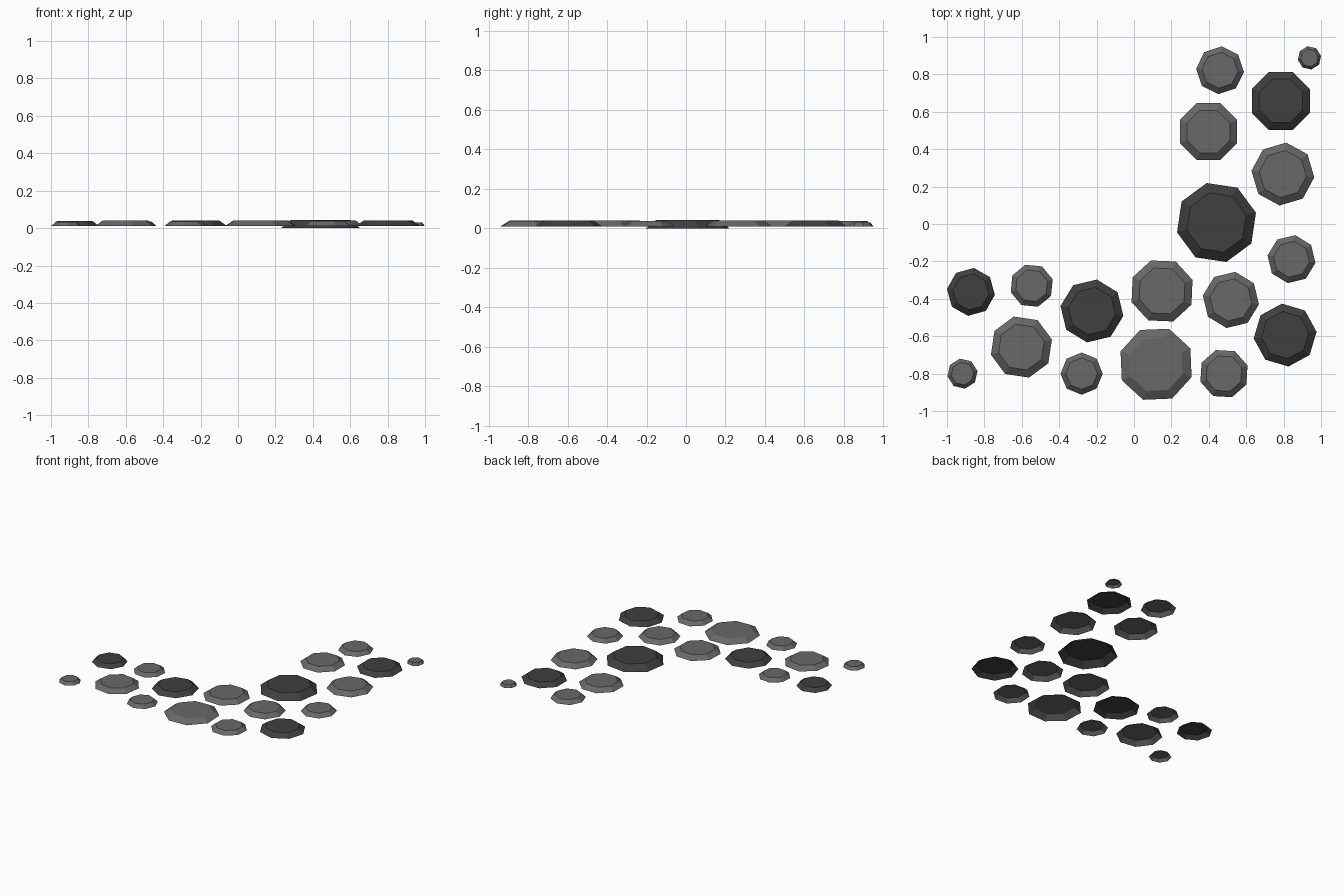
import bpy, bmesh
from math import cos, sin, radians, tau

if "Cube" in bpy.data.objects:
    bpy.data.objects.remove(bpy.data.objects["Cube"])


def material(name, v):
    m = bpy.data.materials.new(name)
    m.diffuse_color = (v, v, v, 1)
    m.use_nodes = True
    m.node_tree.nodes["Principled BSDF"].inputs["Base Color"].default_value = m.diffuse_color
    return m


light = material("light_stone", 0.14)
dark = material("dark_stone", 0.05)

SIDES = 8
TOP_RATIO = 0.75


def stone(name, x, y, half, rot, mat, z0, z1):
    """Octagonal bevelled slab, open underneath; half = half its width along x."""
    a = radians(rot)
    r = half / max(abs(cos(a + i * tau / SIDES)) for i in range(SIDES))
    bm = bmesh.new()

    def ring(radius, z):
        return [bm.verts.new((radius * cos(a + i * tau / SIDES),
                              radius * sin(a + i * tau / SIDES), z))
                for i in range(SIDES)]

    rim, top = ring(r, z0), ring(r * TOP_RATIO, z1)
    for i in range(SIDES):
        j = (i + 1) % SIDES
        bm.faces.new((rim[i], rim[j], top[j], top[i]))
    bm.faces.new(top)
    me = bpy.data.meshes.new(name)
    bm.to_mesh(me)
    bm.free()
    me.materials.append(mat)
    ob = bpy.data.objects.new(name, me)
    ob.location = (x, y, 0)
    bpy.context.collection.objects.link(ob)


# x, y, half width, rotation in degrees
light_stones = [
    (0.938, 0.888, 0.062, 10),
    (0.46, 0.822, 0.128, -4),
    (0.398, 0.494, 0.152, 22.5),
    (0.796, 0.267, 0.168, -6),
    (0.842, -0.188, 0.128, -9),
    (0.518, -0.406, 0.15, -9),
    (0.15, -0.358, 0.163, 20),
    (0.118, -0.75, 0.19, 25),
    (0.481, -0.8, 0.126, 19),
    (-0.28, -0.8, 0.113, 0),
    (-0.602, -0.658, 0.163, 14),
    (-0.547, -0.33, 0.112, 17),
    (-0.917, -0.8, 0.08, 10),
]
dark_stones = [
    (0.785, 0.658, 0.155, 22.5),
    (0.808, -0.594, 0.168, 6),
    (-0.225, -0.465, 0.168, -9),
    (-0.872, -0.363, 0.128, -7),
]

# Paving stones; the smaller ones are a little lower
for label, rows, mat in (("light", light_stones, light), ("dark", dark_stones, dark)):
    for n, (x, y, half, rot) in enumerate(rows, 1):
        z1 = 0.022 + min(half, 0.15) * 0.12
        stone(f"{label}_stepping_stone_{n}", x, y, half, rot, mat, 0.01, z1)

# Largest stone, seated lowest
stone("large_stepping_stone", 0.441, 0.008, 0.211, 14, dark, 0.0, 0.043)
